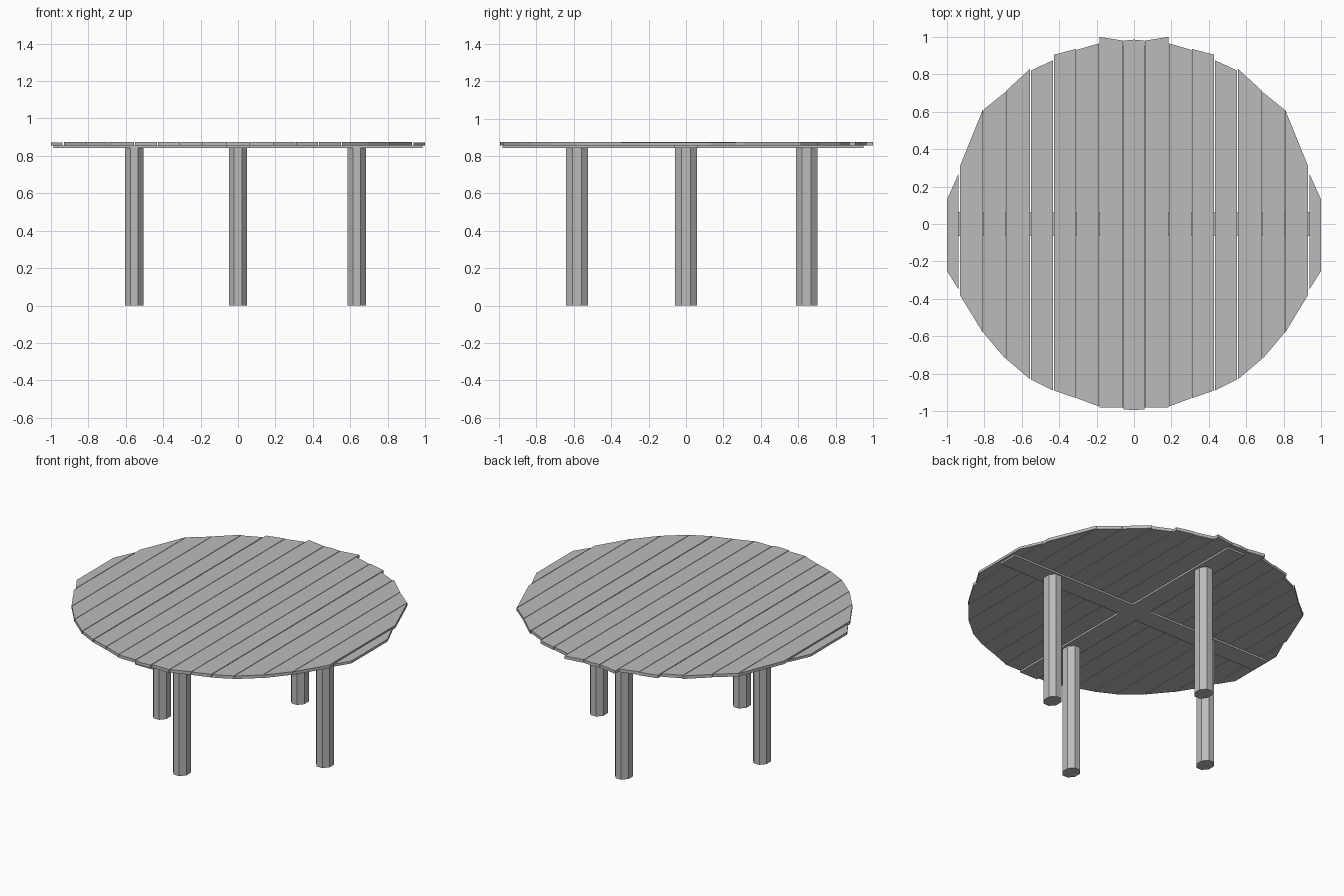
import bpy, bmesh, math

old = bpy.data.objects.get("Cube")
if old:
    bpy.data.objects.remove(old, do_unlink=True)

GREY = (0.5, 0.5, 0.5, 1.0)
mat = bpy.data.materials.new("plain_grey")
mat.use_nodes = True
mat.diffuse_color = GREY
mat.node_tree.nodes["Principled BSDF"].inputs["Base Color"].default_value = GREY


def prism(name, outline, z0, z1):
    """Extrude a flat outline from z0 up to z1."""
    bm = bmesh.new()
    base = bm.faces.new([bm.verts.new((x, y, z0)) for x, y in outline])
    top = bmesh.ops.extrude_face_region(bm, geom=[base])["geom"]
    for v in top:
        if isinstance(v, bmesh.types.BMVert):
            v.co.z = z1
    bmesh.ops.recalc_face_normals(bm, faces=bm.faces)
    mesh = bpy.data.meshes.new(name)
    bm.to_mesh(mesh)
    bm.free()
    mesh.materials.append(mat)
    obj = bpy.data.objects.new(name, mesh)
    bpy.context.collection.objects.link(obj)
    return obj


# Table top: a centre plank and mirrored side planks
UNDER, TOP = 0.855, 0.875
prism("centre_plank", [(-0.056, -0.99), (0, -0.995), (0.056, -0.99),
                       (0.056, 0.98), (0, 0.985), (-0.056, 0.98)], UNDER, TOP)

# inner x, outer x, back y (inner, outer), front y (inner, outer)
planks = [
    (0.060, 0.184, 0.98, 1.00, -0.98, -0.98),
    (0.187, 0.308, 0.965, 0.93, -0.975, -0.93),
    (0.311, 0.428, 0.935, 0.905, -0.93, -0.89),
    (0.433, 0.551, 0.875, 0.82, -0.89, -0.83),
    (0.555, 0.685, 0.83, 0.71, -0.83, -0.72),
    (0.688, 0.805, 0.705, 0.61, -0.72, -0.58),
    (0.808, 0.930, 0.61, 0.31, -0.58, -0.38),
    (0.937, 1.000, 0.27, 0.13, -0.35, -0.25),
]
for i, (xi, xo, bi, bo, fi, fo) in enumerate(planks, 1):
    drop = 0.004 if i == len(planks) else 0
    for side, s in (("left", 1), ("right", -1)):
        prism(f"{side}_plank_{i}",
              [(s * xi, fi), (s * xo, fo), (s * xo, bo), (s * xi, bi)],
              UNDER, TOP - drop)

# Crossed battens under the planks
BATTEN, HALF = 0.843, 0.065
prism("cross_batten", [(-0.985, -HALF), (0.985, -HALF),
                       (0.985, HALF), (-0.985, HALF)], BATTEN, UNDER)
prism("long_batten", [(-HALF, -0.98), (HALF, -0.98),
                      (HALF, 0.95), (-HALF, 0.95)], BATTEN, UNDER)

# Eight-sided legs, slightly deeper than wide
RX, RY = 0.053, 0.063
legs = {"left_leg": (0.635, 0), "right_leg": (-0.555, 0),
        "front_leg": (0, -0.583), "back_leg": (0, 0.645)}
for name, (cx, cy) in legs.items():
    ring = [math.radians(22.5 + 45 * k) for k in range(8)]
    prism(name, [(cx + RX * math.cos(a), cy + RY * math.sin(a)) for a in ring],
          0, BATTEN)
